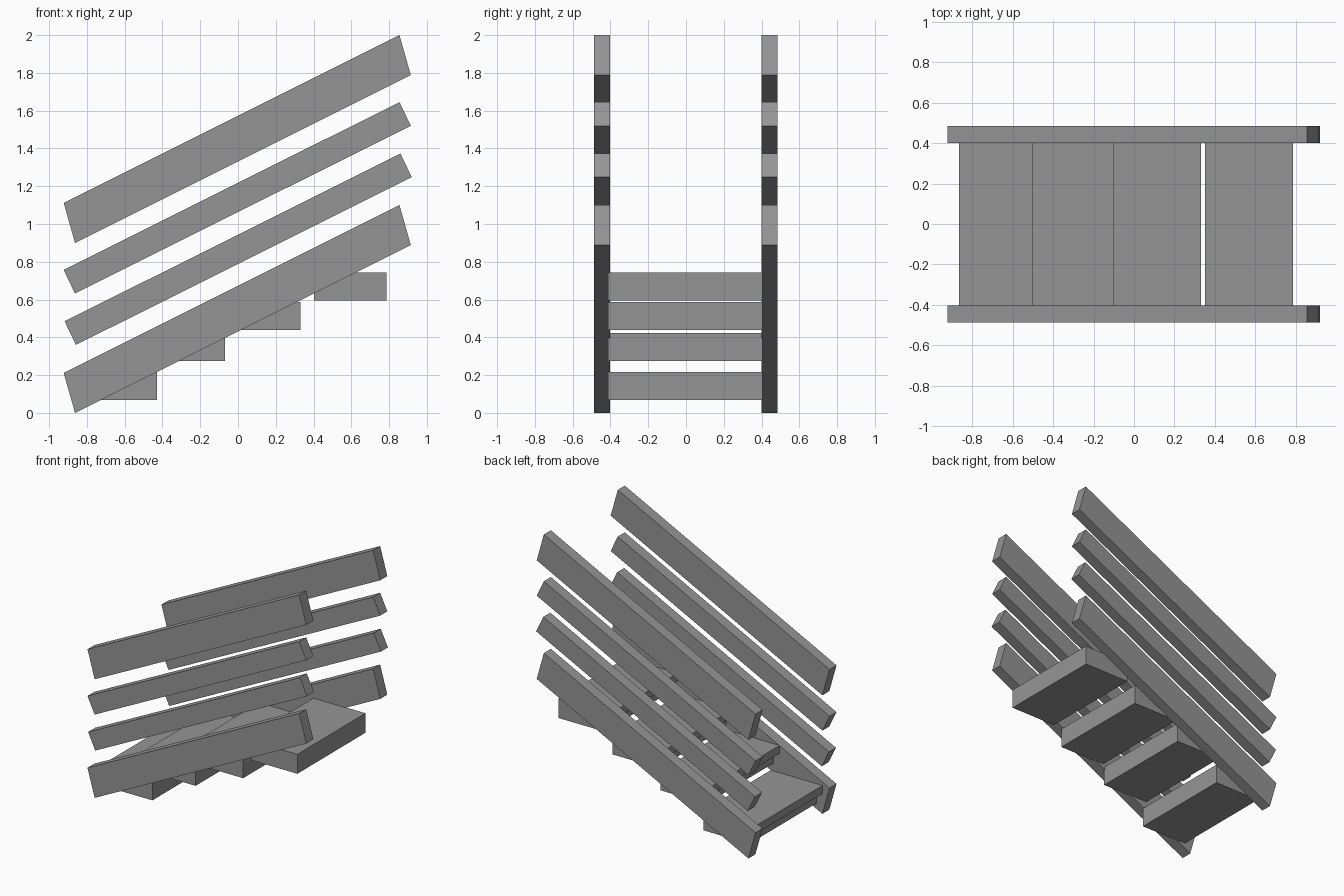
import bpy
import bmesh

cube = bpy.data.objects.get("Cube")
if cube:
    bpy.data.objects.remove(cube, do_unlink=True)

GREY = (0.30, 0.30, 0.30, 1)
grey = bpy.data.materials.new("plain grey")
grey.use_nodes = True
grey.diffuse_color = GREY
grey.node_tree.nodes["Principled BSDF"].inputs["Base Color"].default_value = GREY


def extrude_profile(name, profile, y0, y1):
    """Closed x-z profile extruded from y0 to y1."""
    bm = bmesh.new()
    face = bm.faces.new([bm.verts.new((x, y0, z)) for x, z in profile])
    result = bmesh.ops.extrude_face_region(bm, geom=[face])
    moved = [v for v in result["geom"] if isinstance(v, bmesh.types.BMVert)]
    bmesh.ops.translate(bm, verts=moved, vec=(0, y1 - y0, 0))
    bmesh.ops.recalc_face_normals(bm, faces=bm.faces)
    mesh = bpy.data.meshes.new(name)
    bm.to_mesh(mesh)
    bm.free()
    mesh.materials.append(grey)
    obj = bpy.data.objects.new(name, mesh)
    bpy.context.collection.objects.link(obj)


# Sloping boards on both sides: name, lower corner height, end height, x shift
BOARDS = [
    ("stringer", 0.0, 0.212, 0),
    ("lower_rail", 0.36, 0.125, 0.005),
    ("middle_rail", 0.632, 0.125, 0),
    ("handrail", 0.9, 0.212, 0),
]
RISE = 0.888
for name, z, h, dx in BOARDS:
    profile = [(-0.863 + dx, z), (0.915 + dx, z + RISE),
               (0.855 + dx, z + RISE + h), (-0.923 + dx, z + h)]
    for side, y0, y1 in (("right", -0.487, -0.403), ("left", 0.4, 0.484)):
        extrude_profile(f"{name}_{side}", profile, y0, y1)

# Treads: a block whose top slab overhangs at the back
DEPTH, HEIGHT, SLAB, OVERHANG = 0.435, 0.148, 0.06, 0.05
for i, (x, z) in enumerate([(-0.43, 0.068), (-0.068, 0.275),
                            (0.332, 0.44), (0.787, 0.595)]):
    back, top = x - DEPTH, z + HEIGHT
    profile = [(x, z), (x, top), (back, top), (back, top - SLAB),
               (back + OVERHANG, top - SLAB), (back + OVERHANG, z)]
    extrude_profile(f"tread_{i + 1}", profile, -0.412, 0.405)
